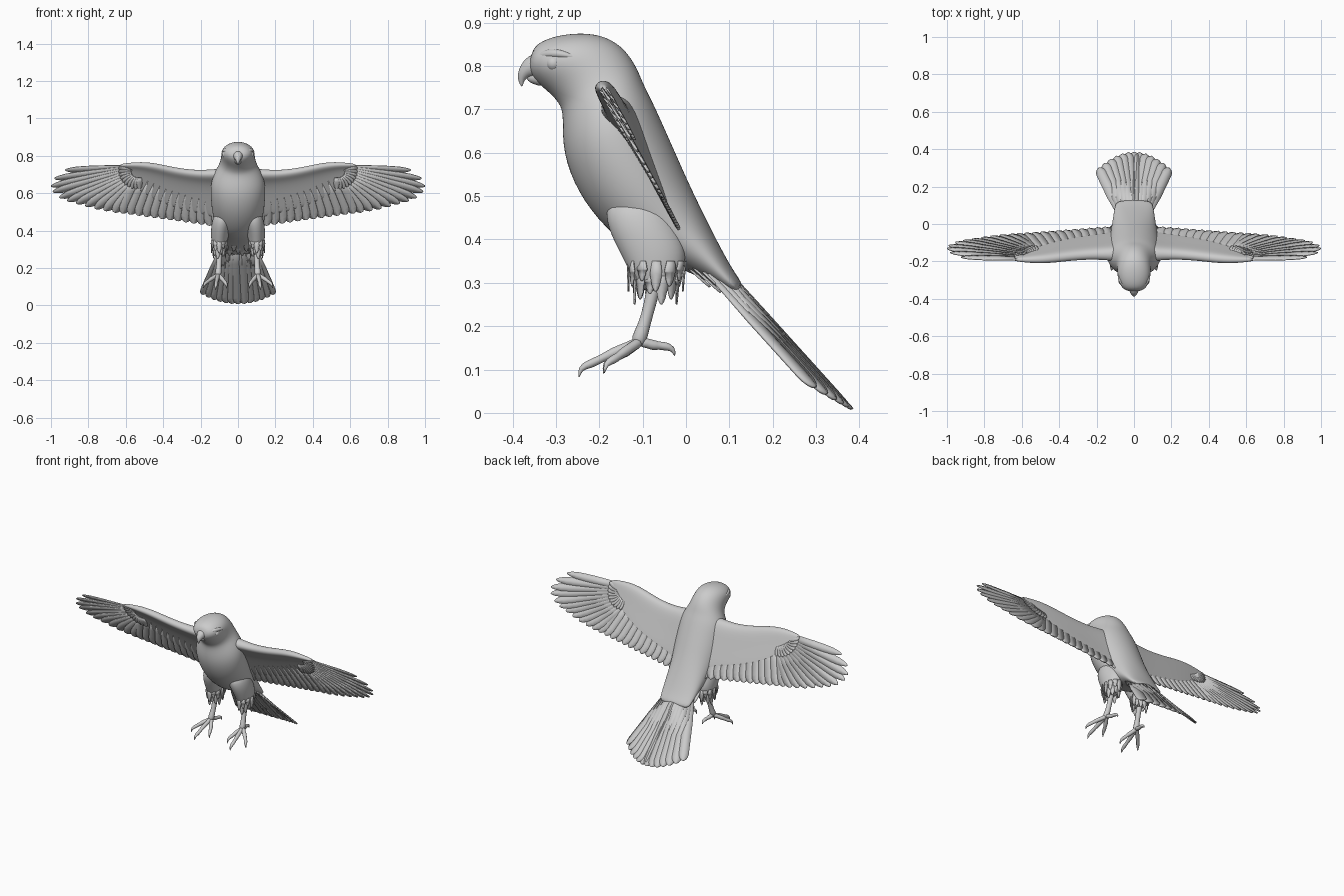
import bpy, bmesh
from math import sin, cos, pi
from mathutils import Vector as V


def finish(name, bm, mirror=False, subsurf=0, solid=0.0):
    bmesh.ops.recalc_face_normals(bm, faces=bm.faces)
    me = bpy.data.meshes.new(name)
    bm.to_mesh(me)
    bm.free()
    for p in me.polygons:
        p.use_smooth = True
    ob = bpy.data.objects.new(name, me)
    bpy.context.collection.objects.link(ob)
    if solid:
        m = ob.modifiers.new("Thickness", 'SOLIDIFY')
        m.thickness, m.offset = solid, 0
    if mirror:
        m = ob.modifiers.new("Mirror", 'MIRROR')
        m.use_mirror_merge = False
    if subsurf:
        m = ob.modifiers.new("Smooth", 'SUBSURF')
        m.levels = m.render_levels = subsurf
    return ob


def loft(bm, rings):
    rows = [[bm.verts.new(p) for p in r] for r in rings]
    n = len(rows[0])
    for a, b in zip(rows, rows[1:]):
        for i in range(n):
            j = (i + 1) % n
            bm.faces.new((a[i], a[j], b[j], b[i]))
    bm.faces.new(rows[0])
    bm.faces.new(rows[-1])


def ellipse(c, a, b, n=16):
    return [c + a * cos(2 * pi * i / n) + b * sin(2 * pi * i / n) for i in range(n)]


def tube(bm, pts, radii, n=8):
    pts = [V(p) for p in pts]
    rings = []
    for i, p in enumerate(pts):
        t = (pts[min(i + 1, len(pts) - 1)] - pts[max(i - 1, 0)]).normalized()
        a = (V((1, 0, 0)) - t * t.x).normalized()
        rings.append(ellipse(p, a * radii[i], t.cross(a) * radii[i], n))
    loft(bm, rings)


def blade(bm, root, tip, hw, normal, roll=0.1, taper=1.0, base=0.7):
    # one feather: a strip with a rounded tip
    root, tip, normal = V(root), V(tip), V(normal).normalized()
    d = tip - root
    L = d.length
    side = (normal.cross(d).normalized() + normal * roll) * hw
    prof = [(0, base), (0.4, 1)]
    prof += [(1 - min(0.55, k * hw * taper / L), w)
             for k, w in ((1.6, 1), (0.9, 0.9), (0.4, 0.65), (0.12, 0.35), (0, 0.08))]
    prev = None
    for s, w in prof:
        c = root + d * s
        row = [bm.verts.new(c + side * w * k + normal * hw * 0.08 * (1 - k * k)) for k in (-1, 0, 1)]
        if prev:
            for i in (0, 1):
                bm.faces.new((prev[i], prev[i + 1], row[i + 1], row[i]))
        prev = row


def lerp(a, b, t):
    return a + (b - a) * t


# body and head: front point, back point, half width
bm = bmesh.new()
rings = []
for yf, zf, yb, zb, w in [
        (0.115, 0.265, 0.135, 0.295, 0.095), (0.08, 0.285, 0.11, 0.325, 0.105),
        (0.0, 0.33, 0.06, 0.42, 0.115), (-0.11, 0.36, 0.008, 0.53, 0.128),
        (-0.19, 0.425, -0.022, 0.60, 0.143), (-0.252, 0.505, -0.055, 0.675, 0.15),
        (-0.288, 0.60, -0.078, 0.725, 0.148), (-0.285, 0.68, -0.097, 0.76, 0.122),
        (-0.29, 0.708, -0.112, 0.80, 0.1), (-0.312, 0.733, -0.145, 0.848, 0.092),
        (-0.335, 0.752, -0.195, 0.874, 0.091), (-0.347, 0.765, -0.255, 0.878, 0.085),
        (-0.358, 0.78, -0.32, 0.866, 0.066), (-0.363, 0.80, -0.355, 0.842, 0.034)]:
    f, b = V((0, yf, zf)), V((0, yb, zb))
    rings.append(ellipse((f + b) / 2, V((w, 0, 0)), (b - f) / 2))
loft(bm, rings)
finish("body", bm, subsurf=2)

# hooked beak
bm = bmesh.new()
tube(bm, [(0, -0.335, 0.802), (0, -0.36, 0.797), (0, -0.375, 0.783), (0, -0.381, 0.767), (0, -0.378, 0.752)],
     [0.034, 0.026, 0.016, 0.008, 0.002], 10)
tube(bm, [(0, -0.325, 0.775), (0, -0.35, 0.773), (0, -0.368, 0.772)], [0.026, 0.018, 0.006], 10)
finish("beak", bm, subsurf=2)

# eyes and brow ridges
bm = bmesh.new()
bmesh.ops.create_uvsphere(bm, u_segments=20, v_segments=12, radius=0.018)
bmesh.ops.translate(bm, verts=bm.verts, vec=(0.066, -0.305, 0.806))
finish("eyes", bm, mirror=True)
bm = bmesh.new()
tube(bm, [(0.035, -0.352, 0.815), (0.06, -0.325, 0.828), (0.078, -0.295, 0.83), (0.083, -0.25, 0.818)],
     [0.006, 0.011, 0.012, 0.004])
finish("brows", bm, mirror=True, subsurf=2)


# wing plane: x, z and offset h towards the back
N = V((0, 0.88, 0.475))


def P(x, z, h=0.0):
    return V((x, -0.195 + 0.54 * (0.755 - z), z)) + N * h


# wing arm: airfoil sections (x, leading z, trailing z, thickness)
foil = [(0, 0), (0.05, 0.42), (0.18, 0.55), (0.5, 0.32), (1, 0.06),
        (1, -0.06), (0.5, -0.08), (0.25, -0.18), (0.13, -0.4), (0.04, -0.38)]
bm = bmesh.new()
loft(bm, [[P(x, lerp(zl, zt, c), h * th) for c, h in foil] for x, zl, zt, th in [
    (0.05, 0.735, 0.43, 0.09), (0.13, 0.728, 0.47, 0.075), (0.22, 0.722, 0.49, 0.06),
    (0.34, 0.738, 0.52, 0.055), (0.44, 0.762, 0.56, 0.052), (0.52, 0.768, 0.61, 0.045),
    (0.59, 0.762, 0.65, 0.03), (0.64, 0.755, 0.70, 0.018)]])
finish("wing_arms", bm, mirror=True, subsurf=2)

# flight feathers
bm = bmesh.new()
for i in range(13):
    t = i / 12
    x = lerp(0.11, 0.62, t)
    blade(bm, P(lerp(0.11, 0.53, t), lerp(0.60, 0.68, t)), P(x, lerp(0.42, 0.492, t)), 0.031, N, 0.1)
tips = [(0.665, 0.498), (0.715, 0.507), (0.765, 0.517), (0.815, 0.53), (0.865, 0.545), (0.912, 0.558),
        (0.955, 0.576), (0.99, 0.607), (1.0, 0.637), (0.982, 0.678), (0.925, 0.723)]
for i, (x, z) in enumerate(tips):
    t = i / 10
    blade(bm, P(lerp(0.53, 0.61, t), lerp(0.66, 0.735, t)), P(x, z), lerp(0.033, 0.021, t), N, 0.1,
          lerp(1.2, 3.5, t), 0.85)
finish("flight_feathers", bm, mirror=True, solid=0.005)

# covert feathers on both faces of the wing
bm = bmesh.new()
for h in (0.008, -0.007):
    for i in range(10):
        t = i / 9
        a = lerp(-1.65, 0.15, t)
        root = (0.53 + 0.04 * cos(a), 0.715 + 0.03 * sin(a))
        tip = (0.535 + 0.105 * cos(a), 0.725 + 0.1 * sin(a))
        blade(bm, P(*root, h), P(*tip, h), 0.015, N, 0.15, 1.3)
finish("coverts", bm, mirror=True, solid=0.004)

# tail fan, drooping at the edges
bm = bmesh.new()
for i in range(13):
    t = i / 6 - 1
    root = (0.075 * t, 0.06, 0.365 - 0.045 * t * t)
    tip = (0.188 * t, 0.382 - 0.085 * t * t, 0.008 + 0.05 * t * t)
    blade(bm, root, tip, 0.027, (0.35 * t, 0.72, 0.6), 0.08 if t > 0 else -0.08)
finish("tail", bm, solid=0.006)

# ragged feathers under the tail
bm = bmesh.new()
for i in range(9):
    t = i / 4 - 1
    y = 0.02 + 0.025 * (i % 3)
    z = 0.325 - 0.5 * (y - 0.02)
    blade(bm, (0.085 * t, y - 0.03, z + 0.025), (0.09 * t, y + 0.035, z - 0.035), 0.014,
          (0, 0.6, 0.7), 0.1, 2.5)
finish("undertail_feathers", bm, solid=0.004)

# feathered thighs
bm = bmesh.new()
loft(bm, [ellipse(V((x, y, z)), V((rx, 0, 0)), V((0, ry, 0)), 12) for x, y, z, rx, ry in [
    (0.075, -0.115, 0.50, 0.05, 0.07), (0.087, -0.105, 0.44, 0.058, 0.085),
    (0.097, -0.078, 0.38, 0.05, 0.083), (0.1, -0.068, 0.33, 0.043, 0.066),
    (0.1, -0.07, 0.295, 0.034, 0.046), (0.1, -0.075, 0.28, 0.018, 0.02)]])
finish("thighs", bm, mirror=True, subsurf=2)
bm = bmesh.new()
for k, z0, z1, s in ((0, 0.35, 0.292, 1.0), (0.5, 0.325, 0.262, 0.8)):
    for i in range(12):
        a = 2 * pi * (i + k) / 12
        c, d = cos(a), sin(a)
        blade(bm, (0.1 + 0.043 * s * c, -0.068 + 0.066 * s * d, z0),
              (0.1 + 0.041 * s * c, -0.07 + 0.062 * s * d, z1 + 0.012 * (i % 3 - 1)),
              0.014, (c, d, 0), 0.1, 2.6)
finish("thigh_feathers", bm, mirror=True, solid=0.003)

# shanks, toes and claws
bm = bmesh.new()
tube(bm, [(0.1, -0.07, 0.31), (0.1, -0.083, 0.25), (0.103, -0.097, 0.2), (0.106, -0.108, 0.172), (0.106, -0.112, 0.152)],
     [0.02, 0.015, 0.015, 0.021, 0.012])
foot = V((0.106, -0.105, 0.165))
for knuckle, end, claw in [
        ((0.113, -0.165, 0.14), (0.118, -0.222, 0.112), (0.12, -0.247, 0.08)),
        ((0.083, -0.14, 0.14), (0.068, -0.17, 0.122), (0.06, -0.19, 0.088)),
        ((0.143, -0.14, 0.142), (0.17, -0.168, 0.122), (0.185, -0.188, 0.09)),
        ((0.1, -0.075, 0.156), (0.095, -0.048, 0.154), (0.092, -0.026, 0.13))]:
    k, e, c = V(knuckle), V(end), V(claw)
    bend = V((lerp(e.x, c.x, 0.75), lerp(e.y, c.y, 0.9), lerp(e.z, c.z, 0.25)))
    tube(bm, [foot, lerp(foot, k, 0.5), k, lerp(k, e, 0.5), e, bend, c],
         [0.015, 0.011, 0.014, 0.009, 0.012, 0.007, 0.0015])
finish("legs_and_feet", bm, mirror=True, subsurf=1)
